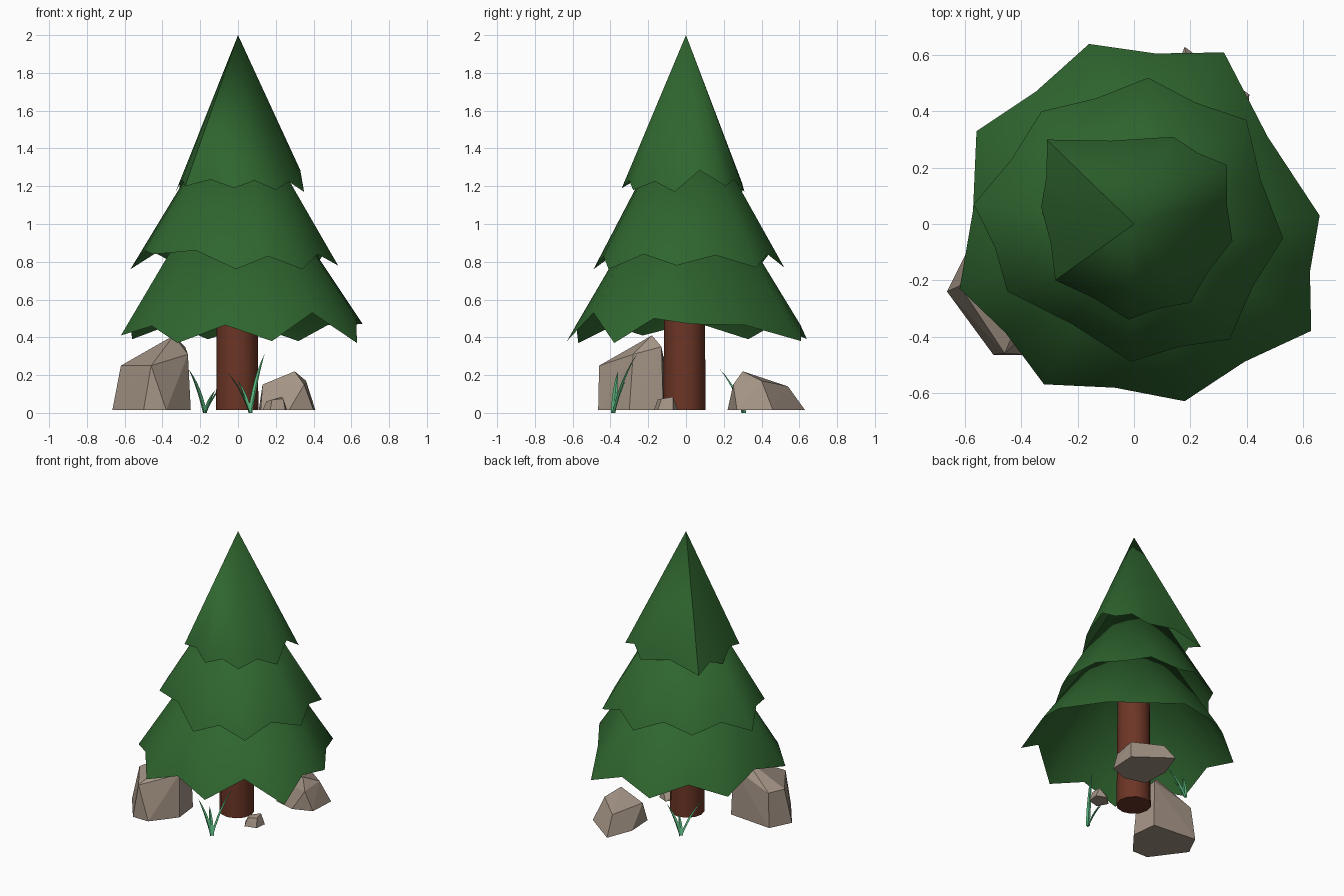
import bpy, bmesh, math
from mathutils import Vector

if "Cube" in bpy.data.objects:
    bpy.data.objects.remove(bpy.data.objects["Cube"])


def material(name, rgb):
    m = bpy.data.materials.new(name)
    m.diffuse_color = (*rgb, 1)
    m.use_nodes = True
    m.node_tree.nodes["Principled BSDF"].inputs["Base Color"].default_value = m.diffuse_color
    return m


NEEDLES = material("pine green", (0.028, 0.13, 0.028))
BARK = material("bark brown", (0.15, 0.036, 0.019))
STONE = material("stone grey", (0.37, 0.295, 0.235))
GRASS = material("grass green", (0.09, 0.43, 0.19))


def add_object(name, bm, mat, smooth=None):
    mesh = bpy.data.meshes.new(name)
    bm.normal_update()
    bm.to_mesh(mesh)
    bm.free()
    ob = bpy.data.objects.new(name, mesh)
    bpy.context.collection.objects.link(ob)
    mesh.materials.append(mat)
    if smooth:
        bpy.ops.object.select_all(action='DESELECT')
        ob.select_set(True)
        bpy.context.view_layer.objects.active = ob
        bpy.ops.object.shade_smooth_by_angle(angle=math.radians(smooth))
    return ob


# Foliage skirts: hollow cones; each tip is (x, y, z, rise of the notch after it)
def foliage(name, apex_z, tips):
    bm = bmesh.new()
    apex = bm.verts.new((0, 0, apex_z))
    rim = []
    for i, (x, y, z, rise) in enumerate(tips):
        nx, ny, nz, _ = tips[(i + 1) % len(tips)]
        rim.append(bm.verts.new((x, y, z)))
        rim.append(bm.verts.new(((x + nx) * 0.485, (y + ny) * 0.485, (z + nz) / 2 + rise)))
    for i, v in enumerate(rim):
        bm.faces.new((apex, v, rim[(i + 1) % len(rim)]))
    add_object(name, bm, NEEDLES, 40)


foliage("lower_foliage", 1.46, [
    (0.66, 0.03, 0.47, 0.04), (0.32, 0.61, 0.38, 0.08), (-0.16, 0.64, 0.39, 0.08),
    (-0.56, 0.33, 0.39, 0.08), (-0.62, -0.23, 0.41, 0.07), (-0.32, -0.57, 0.37, 0.09),
    (0.18, -0.63, 0.38, 0.155), (0.63, -0.38, 0.37, 0.08)])
foliage("middle_foliage", 1.70, [
    (0.53, -0.05, 0.78, 0.06), (0.40, 0.37, 0.77, 0.07), (0.05, 0.52, 0.77, 0.07),
    (-0.33, 0.40, 0.79, 0.07), (-0.57, 0.07, 0.76, 0.06), (-0.45, -0.24, 0.84, 0.06),
    (-0.01, -0.49, 0.76, 0.07), (0.34, -0.41, 0.76, 0.07)])
foliage("upper_foliage", 2.0, [
    (0.35, -0.06, 1.17, 0.1), (0.33, 0.21, 1.20, 0.05), (0.14, 0.31, 1.17, 0.05),
    (-0.31, 0.30, 1.17, 0.05), (-0.33, 0.06, 1.17, 0.05), (-0.28, -0.20, 1.20, 0.04),
    (-0.02, -0.34, 1.19, 0.045), (0.20, -0.28, 1.18, 0.05)])

# Trunk
bm = bmesh.new()
bmesh.ops.create_cone(bm, cap_ends=True, segments=12, radius1=0.112, radius2=0.105, depth=0.9)
bmesh.ops.translate(bm, verts=bm.verts, vec=(-0.004, -0.008, 0.465))
add_object("trunk", bm, BARK, 40)


# Rocks: convex hulls of a flat base outline plus a few upper corners
def rock(name, base, upper):
    bm = bmesh.new()
    for p in [(x, y, 0.015) for x, y in base] + upper:
        bm.verts.new(p)
    hull = bmesh.ops.convex_hull(bm, input=bm.verts)
    loose = {v for v in hull["geom_interior"] + hull["geom_unused"]
             if isinstance(v, bmesh.types.BMVert)}
    bmesh.ops.delete(bm, geom=list(loose), context='VERTS')
    add_object(name, bm, STONE)


rock("large_rock",
     [(-0.665, -0.24), (-0.50, -0.465), (-0.38, -0.465), (-0.25, -0.30), (-0.27, -0.12), (-0.59, -0.09)],
     [(-0.62, -0.22, 0.25), (-0.46, -0.46, 0.25), (-0.57, -0.11, 0.25), (-0.34, -0.18, 0.41),
      (-0.28, -0.13, 0.35), (-0.265, -0.28, 0.31)])
rock("medium_rock",
     [(0.18, 0.63), (0.41, 0.46), (0.40, 0.27), (0.27, 0.22), (0.12, 0.26), (0.11, 0.45)],
     [(0.30, 0.30, 0.22), (0.13, 0.30, 0.15), (0.36, 0.40, 0.17), (0.20, 0.54, 0.14),
      (0.35, 0.25, 0.15)])
rock("pebble",
     [(0.13, -0.10), (0.17, -0.17), (0.25, -0.15), (0.26, -0.07), (0.19, -0.04)],
     [(0.15, -0.09, 0.06), (0.18, -0.15, 0.07), (0.24, -0.13, 0.075), (0.23, -0.07, 0.085)])


# Grass tufts: tapered blades that bend outward from a shared root
def grass(name, root, tips, steps=6):
    bm = bmesh.new()
    root = Vector((*root, 0))
    for tip in tips:
        tip = Vector(tip)
        out = (tip - root) * Vector((1, 1, 0))
        side = Vector((-out.y, out.x, 0)).normalized()
        bend = root + out * 0.35 + Vector((0, 0, tip.z * 0.6))
        rings = []
        for i in range(steps + 1):
            t = i / steps
            p = root * (1 - t) ** 2 + bend * 2 * t * (1 - t) + tip * t * t
            w = 0.017 * (1 - t) * (0.7 + 1.2 * t) + 0.0005
            crease = out.normalized() * w * 0.6
            rings.append([bm.verts.new(q) for q in (p - side * w, p + crease, p + side * w)])
        for a, b in zip(rings, rings[1:]):
            for k in range(2):
                bm.faces.new((a[k], a[k + 1], b[k + 1], b[k]))
    add_object(name, bm, GRASS)


grass("front_grass", (0.065, -0.385), [(0.14, -0.26, 0.31), (-0.06, -0.36, 0.22), (0.0, -0.32, 0.17)])
grass("back_grass", (-0.175, 0.305), [(-0.26, 0.18, 0.23), (-0.05, 0.28, 0.18), (-0.12, 0.25, 0.12)])
